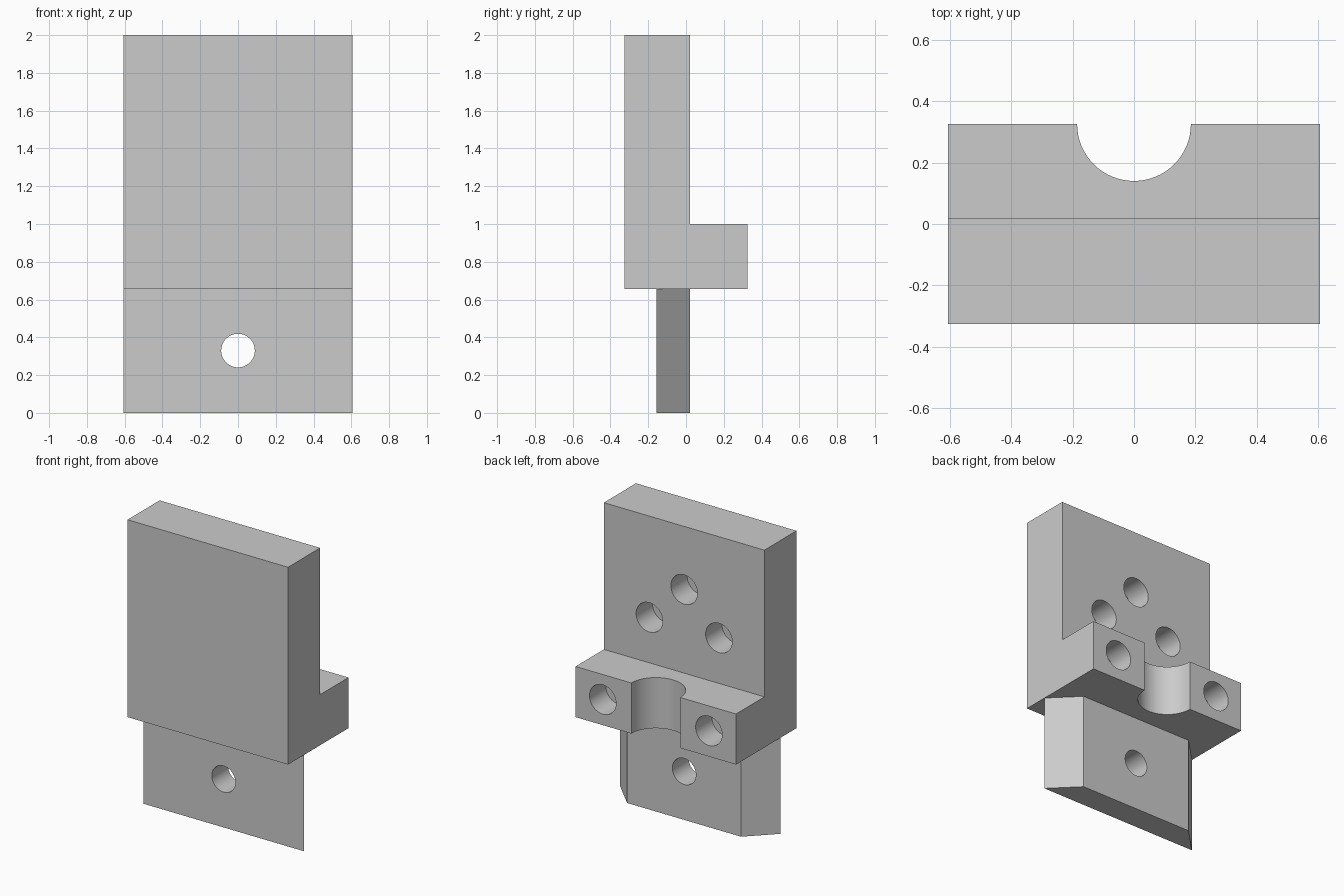
import bpy, bmesh, math
from mathutils import Matrix, Vector

if "Cube" in bpy.data.objects:
    bpy.data.objects.remove(bpy.data.objects["Cube"], do_unlink=True)

HALF = 0.605      # half width
BACK = 0.325      # half depth
STEP = 0.02       # rear face of plate and tab
BASE = 0.655      # underside of the body

grey = bpy.data.materials.new("plain grey")
grey.use_nodes = True
grey.diffuse_color = (0.6, 0.6, 0.6, 1)
grey.node_tree.nodes["Principled BSDF"].inputs["Base Color"].default_value = grey.diffuse_color


def add_object(name, bm):
    bmesh.ops.recalc_face_normals(bm, faces=bm.faces)
    mesh = bpy.data.meshes.new(name)
    bm.to_mesh(mesh)
    bm.free()
    mesh.materials.append(grey)
    obj = bpy.data.objects.new(name, mesh)
    bpy.context.collection.objects.link(obj)
    return obj


def extrude(name, points, direction):
    bm = bmesh.new()
    face = bm.faces.new([bm.verts.new(p) for p in points])
    moved = bmesh.ops.extrude_face_region(bm, geom=[face])["geom"]
    verts = [v for v in moved if isinstance(v, bmesh.types.BMVert)]
    bmesh.ops.translate(bm, verts=verts, vec=Vector(direction))
    return add_object(name, bm)


def cylinder(name, centre, radius, length, along_y=True):
    bm = bmesh.new()
    turn = Matrix.Rotation(math.pi / 2, 4, "X") if along_y else Matrix()
    bmesh.ops.create_cone(bm, cap_ends=True, segments=64, radius1=radius,
                          radius2=radius, depth=length,
                          matrix=Matrix.Translation(centre) @ turn)
    obj = add_object(name, bm)
    obj.hide_render = True
    return obj


def hole(x, z, surface, depth, radius):
    # Drill into a rear face, starting a little outside it
    return cylinder("hole_cutter", (x, surface + 0.05 - depth / 2, z), radius, depth + 0.1)


def cut(obj, cutters):
    for cutter in cutters:
        mod = obj.modifiers.new("cut", "BOOLEAN")
        mod.operation = "DIFFERENCE"
        mod.solver = "EXACT"
        mod.object = cutter
    bpy.context.view_layer.update()
    graph = bpy.context.evaluated_depsgraph_get()
    mesh = bpy.data.meshes.new_from_object(obj.evaluated_get(graph))
    obj.modifiers.clear()
    obj.data = mesh
    for cutter in cutters:
        bpy.data.objects.remove(cutter, do_unlink=True)
    bpy.ops.object.select_all(action="DESELECT")
    obj.select_set(True)
    bpy.context.view_layer.objects.active = obj
    bpy.ops.object.shade_smooth_by_angle(angle=math.radians(30))


# L-shaped body: upright plate with a rear ledge
profile = [(-BACK, BASE), (BACK, BASE), (BACK, 1), (STEP, 1), (STEP, 2), (-BACK, 2)]
body = extrude("plate_with_ledge", [(-HALF, y, z) for y, z in profile], (2 * HALF, 0, 0))

# Blind holes in plate and ledge, plus the half-round notch in the ledge
cutters = [hole(0, 1.57, STEP, 0.175, 0.1),
           cylinder("notch_cutter", (0, BACK, 0.8), 0.185, 0.8, along_y=False)]
for side in (-1, 1):
    cutters.append(hole(side * 0.262, 1.31, STEP, 0.175, 0.1))
    cutters.append(hole(side * 0.4, 0.83, BACK, 0.175, 0.1))
cut(body, cutters)

# Dovetail tab, narrower at the rear, with a through hole
front = STEP - 0.175
narrow = HALF - 0.175
outline = [(-HALF, front), (HALF, front), (narrow, STEP), (-narrow, STEP)]
tab = extrude("dovetail_tab", [(x, y, 0) for x, y in outline], (0, 0, BASE))
cut(tab, [hole(0, 0.33, STEP, 0.3, 0.089)])
